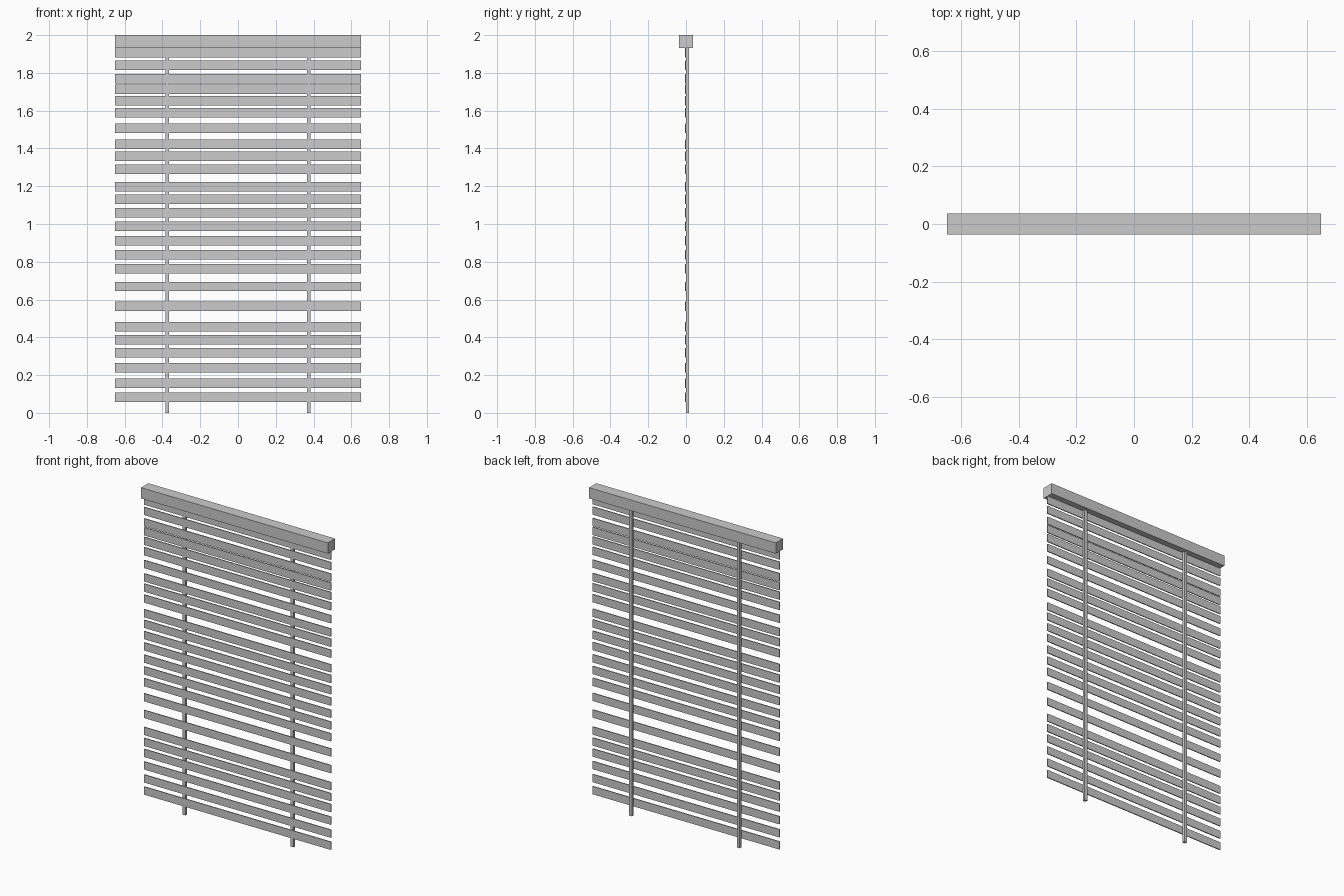
import bpy

if "Cube" in bpy.data.objects:
    bpy.data.objects.remove(bpy.data.objects["Cube"])


def box(name, x, y, z):
    """Box from (min, max) ranges along each axis."""
    bpy.ops.mesh.primitive_cube_add(
        size=1, location=[(r[0] + r[1]) / 2 for r in (x, y, z)])
    ob = bpy.context.object
    ob.name = name
    ob.scale = [r[1] - r[0] for r in (x, y, z)]
    bpy.ops.object.transform_apply(location=False, rotation=False, scale=True)
    return ob


HALF_W = 0.65
RAIL_Z = 1.932
SLAT_H = 0.05

# Head rail
box("head_rail", (-HALF_W, HALF_W), (-0.036, 0.036), (RAIL_Z, 2.0))

# Unevenly spaced slats, centre heights from top to bottom
slat_heights = [1.906, 1.841, 1.769, 1.713, 1.653, 1.588, 1.507, 1.423, 1.359,
                1.290, 1.198, 1.131, 1.060, 0.989, 0.912, 0.838, 0.764, 0.669,
                0.564, 0.457, 0.388, 0.319, 0.240, 0.158, 0.082]
for h in slat_heights:
    box("slat", (-HALF_W, HALF_W), (-0.006, 0.0),
        (h - SLAT_H / 2, h + SLAT_H / 2))

# Two vertical support tapes behind the slats
for side in (-1, 1):
    cx = side * 0.375
    box("support_tape", (cx - 0.01, cx + 0.01), (0.0, 0.016), (0.0, RAIL_Z))
